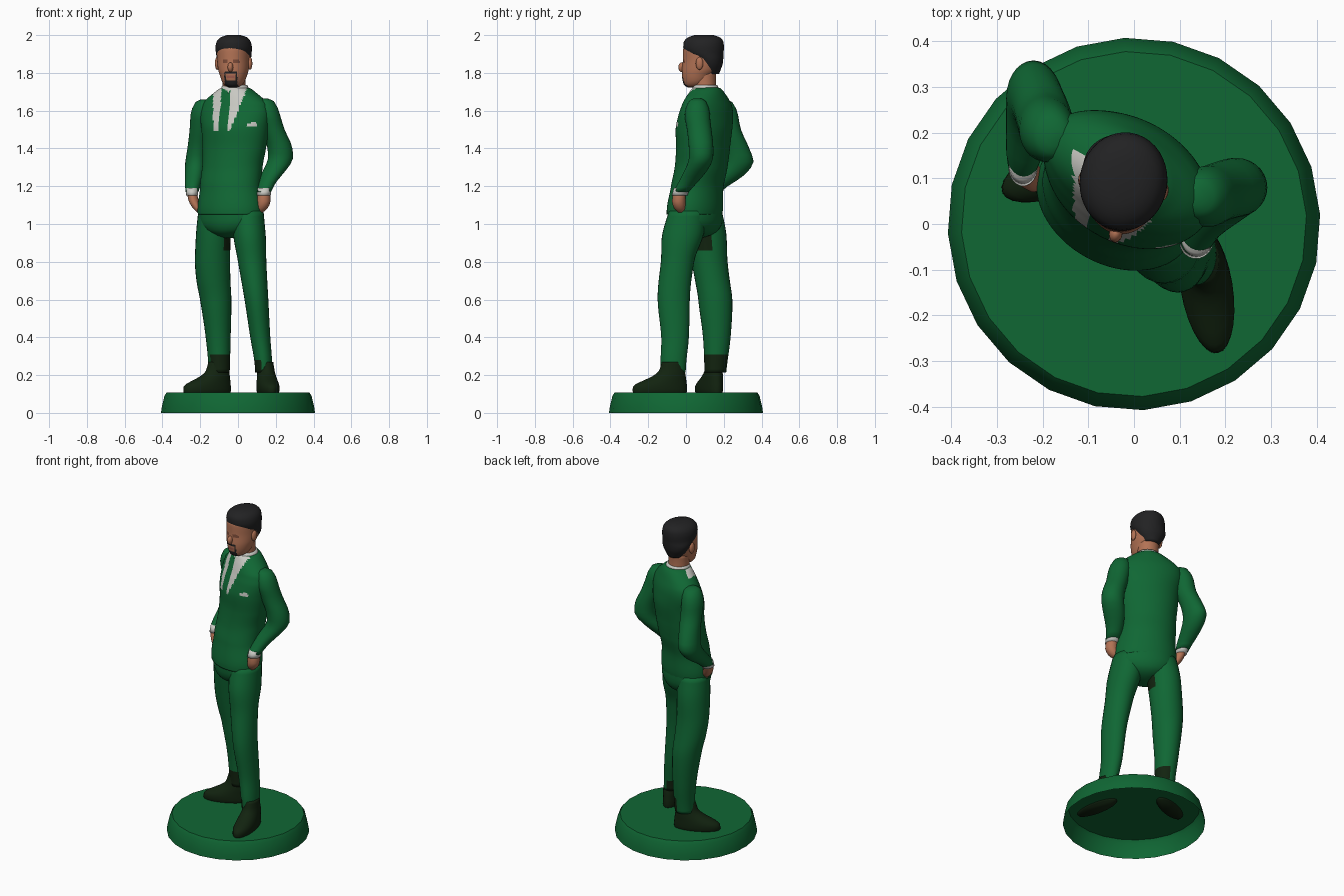
import bpy, bmesh, math
from mathutils import Vector, Matrix


def material(name, rgb):
    m = bpy.data.materials.new(name)
    m.diffuse_color = (*rgb, 1)
    return m


GREEN = material("suit green", (0.005, 0.135, 0.034))
DARK = material("shoe dark green", (0.006, 0.017, 0.005))
SKIN = material("skin", (0.45, 0.17, 0.09))
HAIR = material("hair black", (0.016, 0.016, 0.017))
WHITE = material("shirt white", (0.58, 0.58, 0.54))
BROWN = material("eye brown", (0.20, 0.07, 0.04))
LIP = material("lip red", (0.36, 0.11, 0.08))


def interpolate(secs, res):
    """Monotone cubic blend of section rows, with z (item 2) as parameter."""
    secs = sorted(secs, key=lambda s: s[2])
    n = len(secs)
    h = [secs[i + 1][2] - secs[i][2] for i in range(n - 1)]
    d = [[(b - a) / h[i] for a, b in zip(secs[i], secs[i + 1])] for i in range(n - 1)]
    m = [d[0]]
    for i in range(1, n - 1):
        m.append([0 if a * b <= 0 else 2 * a * b / (a + b) for a, b in zip(d[i - 1], d[i])])
    m.append(d[-1])
    rows = []
    for i in range(n - 1):
        k = max(2, round(h[i] / res))
        for j in range(k):
            t = j / k
            rows.append([(1 + 2 * t) * (1 - t) ** 2 * a + t * (1 - t) ** 2 * h[i] * ma
                         + t * t * (3 - 2 * t) * b + t * t * (t - 1) * h[i] * mb
                         for a, b, ma, mb in zip(secs[i], secs[i + 1], m[i], m[i + 1])])
    return rows + [list(secs[-1])]


def finish(name, bm, mats, rule=None):
    bmesh.ops.recalc_face_normals(bm, faces=bm.faces)
    bm.normal_update()
    for f in bm.faces:
        f.smooth = True
        if rule:
            f.material_index = rule(f.calc_center_median(), f.normal)
    me = bpy.data.meshes.new(name)
    bm.to_mesh(me)
    bm.free()
    for mt in mats:
        me.materials.append(mt)
    ob = bpy.data.objects.new(name, me)
    bpy.context.collection.objects.link(ob)
    return ob


def loft(name, secs, mats, rot=0, seg=28, res=0.03, rule=None):
    """Skin over level ellipses (x, y, z, half width, half depth)."""
    bm = bmesh.new()
    c, s = math.cos(math.radians(rot)), math.sin(math.radians(rot))
    rings = []
    for x, y, z, rx, ry in interpolate(secs, res):
        ring = []
        for k in range(seg):
            a = 2 * math.pi * k / seg
            u, v = rx * math.cos(a), ry * math.sin(a)
            ring.append(bm.verts.new((x + u * c - v * s, y + u * s + v * c, z)))
        rings.append(ring)
    for p, q in zip(rings, rings[1:]):
        for k in range(seg):
            j = (k + 1) % seg
            bm.faces.new((p[k], p[j], q[j], q[k]))
    bm.faces.new(rings[0])
    bm.faces.new(rings[-1])
    return finish(name, bm, mats, rule)


def ellipsoid(name, loc, size, mat, rot=0):
    bm = bmesh.new()
    bmesh.ops.create_uvsphere(bm, u_segments=14, v_segments=8, radius=1)
    bm.transform(Matrix.Translation(loc) @ Matrix.Rotation(math.radians(rot), 4, 'Z')
                 @ Matrix.Diagonal((*size, 1)))
    return finish(name, bm, [mat])


# Base: hollow round plinth, open underneath
bm = bmesh.new()
rings = [[bm.verts.new((r * math.cos(2 * math.pi * k / 24 + 0.05),
                        r * math.sin(2 * math.pi * k / 24 + 0.05), z)) for k in range(24)]
         for r, z in ((0.408, 0), (0.404, 0.03), (0.39, 0.09), (0.378, 0.108))]
for p, q in zip(rings, rings[1:]):
    for k in range(24):
        bm.faces.new((p[k], p[(k + 1) % 24], q[(k + 1) % 24], q[k]))
bm.faces.new(rings[-1])
base = finish("base", bm, [GREEN])
bpy.context.view_layer.objects.active = base
base.select_set(True)
bpy.ops.object.shade_smooth_by_angle(angle=math.radians(25))
base.select_set(False)


# Jacket with painted shirt opening, tie and pocket square
def jacket_rule(c, n):
    if n.dot(Vector((-0.5, -0.87, 0))) < 0.1:
        return 0
    if 0.047 < c.x < 0.098 and 1.52 < c.z < 1.532 + 0.2 * (c.x - 0.047) and n.y < 0:
        return 1
    t = (c.z - 1.49) / 0.23
    if 0 < t and -0.132 < c.x < -0.045 + 0.095 * t:
        return 0 if abs(c.x + 0.078 - 0.015 * t) < 0.023 else 1
    return 0


loft("jacket", [(-.04, .045, 1.05, .183, .134), (-.04, .047, 1.08, .184, .136),
                (-.04, .06, 1.2, .169, .129), (-.03, .08, 1.3, .168, .13),
                (-.02, .09, 1.4, .178, .13), (-.015, .095, 1.5, .19, .135),
                (-.015, .105, 1.58, .2, .122), (-.015, .11, 1.63, .19, .108),
                (-.015, .11, 1.66, .165, .098), (-.015, .11, 1.695, .118, .085),
                (-.015, .108, 1.72, .078, .07), (-.015, .108, 1.725, .05, .05)],
     [GREEN, WHITE], rot=-29, seg=110, res=0.008, rule=jacket_rule)

# Trousers: seat and two legs, dark patches on the inner ankles and crotch
loft("trouser_seat", [(-.04, .05, 1.1, .178, .13), (-.037, .05, 1.02, .182, .13),
                      (-.04, .05, .97, .15, .115), (-.04, .05, .94, .08, .08),
                      (-.04, .05, .925, .02, .03)], [GREEN], rot=-30)


def right_leg_rule(c, n):
    inner = n.dot(Vector((0.8, -0.6, 0)))
    if c.z < 0.315 and inner > -0.35 or .85 < c.z < .94 and inner > 0.6 and c.x > -.08:
        return 1
    return 0


loft("right_trouser_leg", [(-.12, .095, 1.07, .09, .095), (-.13, .11, .95, .092, .103),
                           (-.135, .125, .8, .093, .095), (-.13, .14, .7, .09, .092),
                           (-.118, .155, .6, .083, .09), (-.105, .163, .4, .066, .073),
                           (-.1, .157, .25, .057, .06), (-.1, .155, .215, .056, .058)],
     [GREEN, DARK], rule=right_leg_rule)
loft("left_trouser_leg", [(.05, .01, 1.07, .085, .1), (.06, -.015, .95, .086, .11),
                          (.075, -.045, .8, .075, .088), (.0975, -.065, .6, .063, .085),
                          (.118, -.058, .4, .053, .073), (.135, -.067, .25, .046, .067),
                          (.136, -.066, .215, .045, .064)], [GREEN, DARK],
     rule=lambda c, n: 1 if c.z < 0.29 and n.dot(Vector((-1, 0.1, 0))) > 0.1 else 0)


# Shoes: level slices that shorten toward the ankle
def shoe(name, heel, toe):
    h, t = Vector(heel), Vector(toe)
    d = t - h
    rows = []
    for z, a, b, w in ((.1, .02, .97, .048), (.115, 0, 1, .056), (.14, 0, .99, .057),
                       (.165, .01, .85, .054), (.19, .02, .66, .05),
                       (.22, .04, .52, .045), (.27, .08, .46, .038)):
        p = h + d * (a + b) / 2
        rows.append((p.x, p.y, z, d.length * (b - a) / 2, w))
    loft(name, rows, [DARK], rot=math.degrees(math.atan2(d.y, d.x)), res=0.012)


shoe("left_shoe", (.135, .005), (.183, -.283))
shoe("right_shoe", (-.04, .175), (-.288, .068))

# Sleeves, cuffs and hands
loft("right_sleeve", [(-.175, .19, 1.66, .02, .02), (-.18, .195, 1.645, .045, .05),
                      (-.19, .205, 1.58, .061, .07), (-.195, .225, 1.5, .061, .066),
                      (-.21, .265, 1.4, .058, .07), (-.22, .28, 1.33, .059, .078),
                      (-.23, .235, 1.26, .05, .075), (-.24, .165, 1.2, .04, .056),
                      (-.243, .14, 1.17, .034, .045)], [GREEN])
loft("left_sleeve", [(.135, .06, 1.665, .02, .02), (.145, .06, 1.65, .045, .045),
                     (.16, .06, 1.58, .062, .067), (.185, .07, 1.5, .062, .065),
                     (.222, .08, 1.4, .066, .065), (.226, .08, 1.35, .066, .064),
                     (.19, .05, 1.28, .06, .06), (.155, .01, 1.22, .046, .05),
                     (.137, -.028, 1.17, .038, .042)], [GREEN])
loft("right_cuff", [(-.243, .142, 1.19, .032, .046), (-.243, .125, 1.15, .032, .042)], [WHITE])
loft("left_cuff", [(.14, -.022, 1.19, .036, .042), (.136, -.034, 1.152, .038, .042)], [WHITE])
loft("right_hand", [(-.243, .13, 1.17, .026, .036), (-.237, .115, 1.13, .027, .034),
                    (-.22, .1, 1.09, .024, .03), (-.205, .09, 1.06, .01, .012)], [SKIN])
loft("left_hand", [(.137, -.033, 1.17, .032, .034), (.136, -.039, 1.12, .036, .035),
                   (.128, -.034, 1.085, .03, .03), (.12, -.028, 1.06, .01, .012)], [SKIN])

# Collar and neck
loft("shirt_collar", [(-.015, .1, 1.69, .082, .078), (-.016, .102, 1.715, .075, .07),
                      (-.017, .104, 1.735, .066, .063)], [WHITE], rot=-15)
loft("neck", [(-.018, .102, 1.69, .062, .062), (-.021, .098, 1.75, .061, .06),
              (-.023, .1, 1.82, .064, .062)], [SKIN])

# Head with painted eyes, lips and beard
YAW = -9
side = Vector((math.cos(math.radians(YAW)), math.sin(math.radians(YAW)), 0))
front = Vector((side.y, -side.x, 0))
mid = Vector((-.024, .08, 0))


def face_rule(c, n):
    u = abs((c - mid).dot(side))
    if (c - mid).dot(front) < 0.03:
        return 0
    if c.z < 1.76 and u < .03 or 1.796 < c.z < 1.808 and u < .033 \
            or .026 < u < .035 and c.z < 1.8:
        return 1
    if 1.776 < c.z < 1.786 and u < .02:
        return 3
    if 1.853 < c.z < 1.868 and .014 < u < .045:
        return 2
    return 0


loft("head", [(-.026, .035, 1.722, .02, .025), (-.026, .045, 1.735, .045, .055),
              (-.025, .053, 1.755, .06, .07), (-.024, .061, 1.785, .071, .083),
              (-.024, .075, 1.82, .081, .097), (-.024, .087, 1.87, .086, .104),
              (-.024, .09, 1.92, .088, .106), (-.024, .092, 1.96, .075, .09),
              (-.024, .095, 1.985, .04, .05)], [SKIN, HAIR, BROWN, LIP],
     rot=YAW, seg=72, res=0.006, rule=face_rule)
loft("hair", [(-.018, .13, 1.795, .045, .045), (-.02, .13, 1.84, .077, .062),
              (-.021, .122, 1.875, .09, .075), (-.022, .1, 1.9, .094, .098),
              (-.023, .093, 1.935, .096, .108), (-.023, .093, 1.965, .09, .105),
              (-.022, .095, 1.988, .07, .085), (-.022, .095, 2.0, .035, .05)],
     [HAIR], rot=YAW, seg=40, res=0.01)
for s, label in ((-1, "right"), (1, "left")):
    p = mid + side * s * .088 - front * .005
    ellipsoid(label + "_ear", (p.x, p.y, 1.85), (.012, .02, .034), SKIN, YAW)
p = mid + front * .102
ellipsoid("nose", (p.x, p.y, 1.83), (.015, .02, .026), SKIN, YAW)
